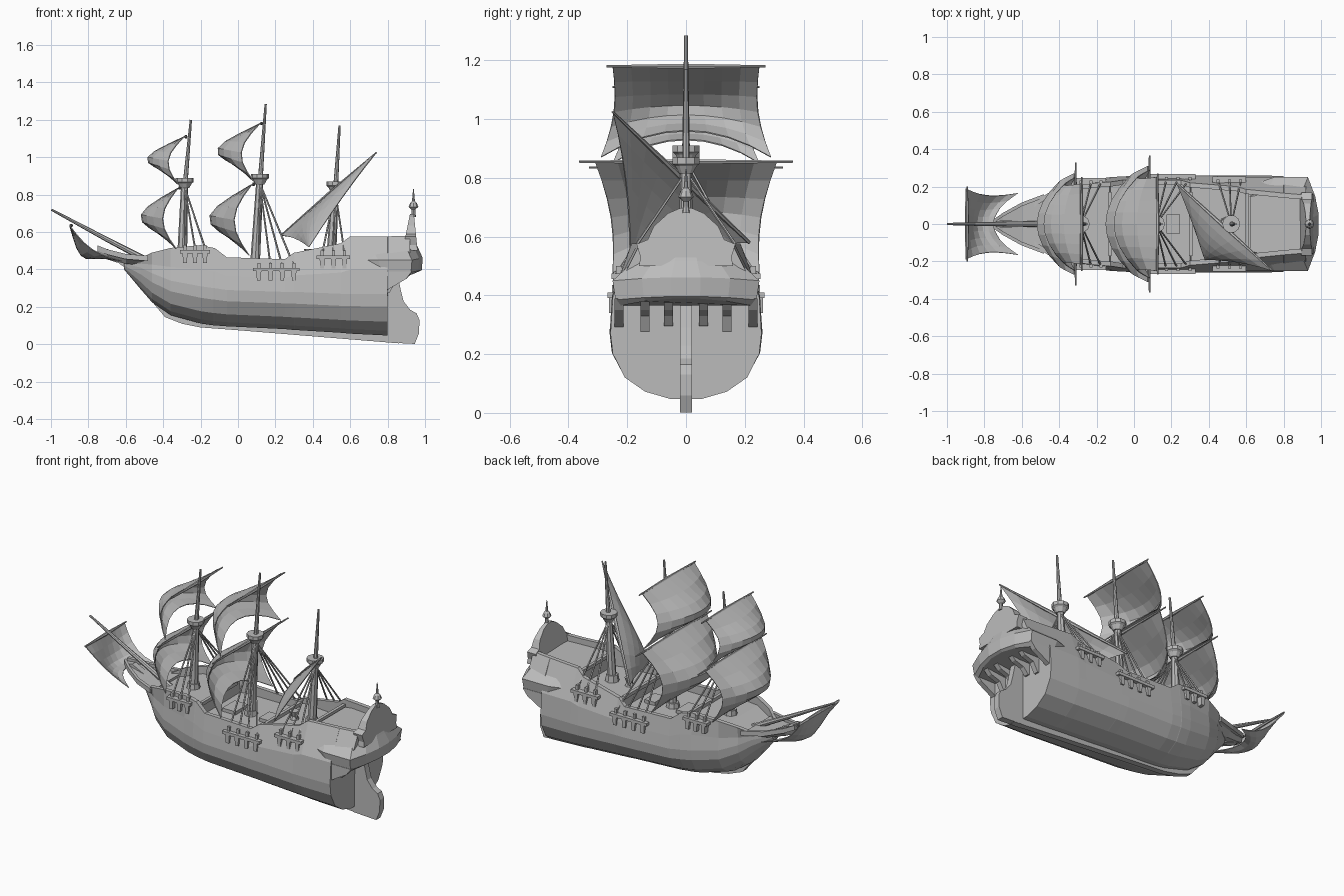
import bpy, bmesh, math
from mathutils import Vector

default_cube = bpy.data.objects.get("Cube")
if default_cube:
    bpy.data.objects.remove(default_cube, do_unlink=True)

grey = bpy.data.materials.new("plain grey")
grey.use_nodes = True
grey.diffuse_color = (0.5, 0.5, 0.5, 1)
grey.node_tree.nodes["Principled BSDF"].inputs["Base Color"].default_value = grey.diffuse_color


def finish(name, bm):
    """Turn a bmesh into a flat shaded object."""
    bmesh.ops.recalc_face_normals(bm, faces=bm.faces)
    mesh = bpy.data.meshes.new(name)
    bm.to_mesh(mesh)
    bm.free()
    mesh.materials.append(grey)
    obj = bpy.data.objects.new(name, mesh)
    bpy.context.collection.objects.link(obj)
    return obj


def loft(name, rings, closed=True):
    """Skin a list of point rings and cap both ends."""
    bm = bmesh.new()
    rows = [[bm.verts.new(p) for p in ring] for ring in rings]
    count = len(rows[0])
    for a, b in zip(rows, rows[1:]):
        for i in range(count if closed else count - 1):
            j = (i + 1) % count
            bm.faces.new((a[i], a[j], b[j], b[i]))
    if closed:
        bm.faces.new(rows[0])
        bm.faces.new(rows[-1])
    return finish(name, bm)


def plate(name, outline, y, thick):
    """Extrude an x-z outline across the ship."""
    return loft(name, [[(px, y + side * thick / 2, pz) for px, pz in outline] for side in (-1, 1)])


def box(name, centre, size):
    cx, cy, cz = centre
    sx, sy, sz = (s / 2 for s in size)
    outline = [(cx - sx, cz - sz), (cx + sx, cz - sz), (cx + sx, cz + sz), (cx - sx, cz + sz)]
    return plate(name, outline, cy, size[1])


def spar(name, profile, sides=8):
    """Tapered round pole through (point, radius) pairs."""
    start, end = Vector(profile[0][0]), Vector(profile[-1][0])
    turn = (end - start).to_track_quat("Z", "Y")
    rings = []
    for point, radius in profile:
        angles = [math.tau * k / sides for k in range(sides)]
        rings.append([Vector(point) + turn @ Vector((radius * math.cos(a), radius * math.sin(a), 0))
                      for a in angles])
    return loft(name, rings)


def sheet(name, surface, nu=8, nv=6):
    """Thin cloth from a surface function of u in -1..1 and v in 0..1."""
    grid = [[surface(2 * i / nu - 1, j / nv) for i in range(nu + 1)] for j in range(nv + 1)]
    obj = loft(name, grid, closed=False)
    solid = obj.modifiers.new("cloth thickness", "SOLIDIFY")
    solid.thickness = 0.005
    solid.offset = 0
    return obj


# Hull: x, keel height, beam, height of beam, rail height, rail half width
stations = [
    (-.61, .40, .04, .43, .455, .05), (-.52, .29, .11, .41, .46, .125),
    (-.46, .22, .16, .38, .49, .165), (-.36, .15, .207, .34, .515, .2),
    (-.2, .105, .24, .31, .53, .22), (-.13, .095, .25, .3, .515, .225),
    (-.125, .095, .25, .3, .515, .225), (-.06, .09, .255, .29, .465, .235),
    (.25, .075, .26, .28, .455, .235), (.3, .07, .26, .28, .49, .22),
    (.305, .07, .26, .28, .49, .22), (.55, .055, .26, .27, .54, .2),
    (.6, .05, .26, .27, .577, .185), (.605, .05, .26, .27, .577, .185),
    (.8, .04, .257, .27, .577, .165), (.801, .38, .225, .4, .577, .165),
    (.92, .38, .215, .4, .58, .155)]


def deck_height(x):
    if x < -.4:
        return .44
    return .47 if x < -.127 else .41 if x < .302 else .46 if x < .602 else .53


hull_rings = []
for x, keel, beam, mid, rail, top in stations:
    rise = mid - keel
    inner, deck = max(top - .025, .01), deck_height(x)
    half = [(.2 * beam, keel + .03 * rise), (.54 * beam, keel + .14 * rise),
            (.81 * beam, keel + .35 * rise), (.97 * beam, keel + .7 * rise), (beam, mid),
            (.5 * beam + .5 * max(beam, top) - .008, mid + .42 * (rail - mid)),
            (top, rail), (inner, rail), (inner, deck)]
    hull_rings.append([(x, y, z) for y, z in half] + [(x, -y, z) for y, z in reversed(half)])
loft("hull", hull_rings)

# Keel, stem and rudder
plate("keel", [(.86, .005), (0, .075), (-.2, .09), (-.3, .11), (-.39, .145), (-.47, .24), (-.53, .32),
               (-.59, .4), (-.64, .435), (-.72, .46), (-.75, .5), (-.7, .51), (-.58, .45), (-.42, .25),
               (-.2, .15), (.8, .08), (.86, .08)], 0, .036)
plate("rudder", [(.79, .01), (.945, .002), (.968, .06), (.97, .13), (.955, .165), (.92, .185),
                 (.885, .23), (.87, .29), (.85, .39), (.79, .39)], 0, .04)

# Beakhead with side rails
beak = [(-.75, .02, .51), (-.7, .055, .49), (-.6, .11, .465), (-.48, .155, .455)]
loft("beakhead", [[(x, -w, z), (x, w, z), (x, w * .6, z - .035), (x, -w * .6, z - .035)]
                  for x, w, z in beak])
for s in (-1, 1):
    loft("beak_rail", [[(x, s * (w - .015), z - .01), (x, s * (w + .005), z - .01),
                        (x, s * (w + .005), z + .018), (x, s * (w - .015), z + .018)]
                       for x, w, z in beak])

# Stern galleries, swept aft at the middle: height, half width, aft x, front x
castle_rings = []
for z, w, aft, front in [(.365, .225, .97, .7), (.385, .24, .985, .68), (.45, .25, .99, .66),
                         (.505, .19, .965, .63), (.54, .165, .95, .62)]:
    arch = .025 if z < .38 else .012
    back = [(aft - .06 * u * u, w * u, z + arch * (1 - u * u)) for u in (-1, -.6, -.2, .2, .6, 1)]
    castle_rings.append([(front, -w * .88, z), (front + .09, -w, z)] + back
                        + [(front + .09, w, z), (front, w * .88, z)])
loft("stern_gallery", castle_rings)

# Crowned stern board with its finial
crown = [(.16, .5), (.155, .53), (.168, .575), (.13, .59), (.11, .635), (.06, .68), (.02, .697)]
crown = crown + [(-y, z) for y, z in reversed(crown)]
loft("stern_board", [[(aft - lean * (z - .5), y, z) for y, z in crown]
                     for aft, lean in ((.88, -.2), (.96, .1))])
spar("stern_finial", [((.938, 0, z), r) for z, r in
                      ((.68, .014), (.705, .01), (.72, .01), (.735, .026), (.755, .018),
                       (.765, .008), (.83, .002))])
for y in (-.14, -.06, .06, .14):
    low = .275 if abs(y) > .1 else .295
    plate("stern_knee", [(.79, .4), (.95, .4), (.9, .35), (.84, .33), (.81, low), (.79, low)], y, .03)
for s in (-1, 1):
    plate("quarter_knee", [(.68, .39), (.93, .39), (.9, .35), (.78, .28), (.75, .29), (.79, .34)],
          s * .228, .03)

# Masts: foot, top platform and masthead, then the channel and its number of shrouds
masts = {"fore": ((-.3, .44), (-.285, .86), (-.252, 1.2), (-.31, -.15, .495), .222, 3),
         "main": ((.088, .38), (.117, .88), (.148, 1.285), (.08, .33, .40), .242, 4),
         "mizzen": ((.497, .44), (.52, .84), (.543, 1.17), (.42, .6, .465), .228, 3)}
for label, (foot, nest, head, (x0, x1, zc), yc, ropes) in masts.items():
    at = lambda p, dz=0: (p[0], 0, p[1] + dz)
    spar(label + "_lower_mast", [(at(foot), .027), (at(nest), .019)])
    spar(label + "_topmast", [(at(nest, -.03), .014), (at(head), .006)])
    spar(label + "_mast_collar", [(at(foot, .02), .04), (at(foot, .06), .034)])
    spar(label + "_top", [(at(nest, -.025), .024), (at(nest), .038), (at(nest, .008), .048),
                          (at(nest, .03), .048)], 10)
    for s in (-1, 1):
        box(label + "_channel", ((x0 + x1) / 2, s * yc, zc), (x1 - x0, .05, .018))
        for k in range(ropes):
            x = x0 + (x1 - x0) * (k + .5) / ropes
            plate("chain_plate", [(x - .014, zc), (x + .014, zc), (x + .01, zc - .06),
                                  (x - .01, zc - .06)], s * (yc + .003), .035)
            box("deadeye", (x, s * yc, zc + .02), (.016, .02, .03))
            spar(label + "_shroud", [((x, s * yc, zc + .02), .0055), (at(nest, -.02), .0045)], 5)

# Bowsprit
spar("bowsprit", [((-.45, 0, .43), .017), ((-.7, 0, .56), .013), ((-.998, 0, .72), .006)])


# Square sails hung from yards
def square_sail(name, top, bottom, wide, low, yard, belly, lean, foot):
    def cloth(u, v):
        swell = math.sin(math.pi * v) * (.45 + .55 * (1 - u * u)) * belly
        lift = (1 - u * u) * v * v
        x = top[0] + (bottom[0] - top[0]) * v - swell * lean[0] + foot[0] * lift
        z = top[1] + (bottom[1] - top[1]) * v - swell * lean[1] + foot[1] * lift
        half = wide + (low - wide) * v - .025 * math.sin(math.pi * v)
        return (x, u * half, z)
    sheet(name + "_sail", cloth)
    for s in (-1, 1):
        spar(name + "_yard", [((top[0] + .008, 0, top[1]), .01), ((top[0] + .008, s * yard, top[1]), .004)], 6)


ahead = (1, 0)
square_sail("main_course", (.075, .855), (.06, .475), .31, .25, .365, .195, ahead, (-.09, .09))
square_sail("main_topsail", (.118, 1.18), (.085, .87), .25, .29, .27, .185, ahead, (-.09, .09))
square_sail("fore_course", (-.32, .835), (-.33, .51), .27, .225, .33, .172, ahead, (-.08, .08))
square_sail("fore_topsail", (-.287, 1.11), (-.315, .85), .215, .25, .25, .16, ahead, (-.08, .08))
square_sail("sprit", (-.9, .635), (-.62, .445), .19, .165, .2, .085, (.55, .83), (-.13, .025))

# Slanted mizzen sail: peak and tack on the yard, loose clew
peak, tack, clew = Vector((.74, -.25, 1.025)), Vector((.23, .215, .58)), Vector((.38, -.19, .52))


def lateen(u, v):
    along = (u + 1) / 2
    point = peak.lerp(tack, along).lerp(clew, v * .999)
    hollow = 4 * along * (1 - along) * v * (1 - v)
    return point + Vector((-.12, -.08, 0)) * hollow + Vector((0, .06, .06)) * v * (1 - v)


sheet("mizzen_sail", lateen)
spar("mizzen_yard", [(peak, .004), (peak.lerp(tack, .5), .011), (tack, .006)], 6)

# Deck fittings
box("main_hatch", (-.02, 0, .415), (.09, .12, .03))
box("aft_hatch", (.21, 0, .415), (.07, .1, .03))
spar("capstan", [((.38, 0, .45), .03), ((.38, 0, .48), .018), ((.38, 0, .51), .028)])
for x, height in ((-.128, .47), (.303, .46), (.603, .53)):
    box("deck_rail", (x, 0, height + .01), (.018, .34, .02))
